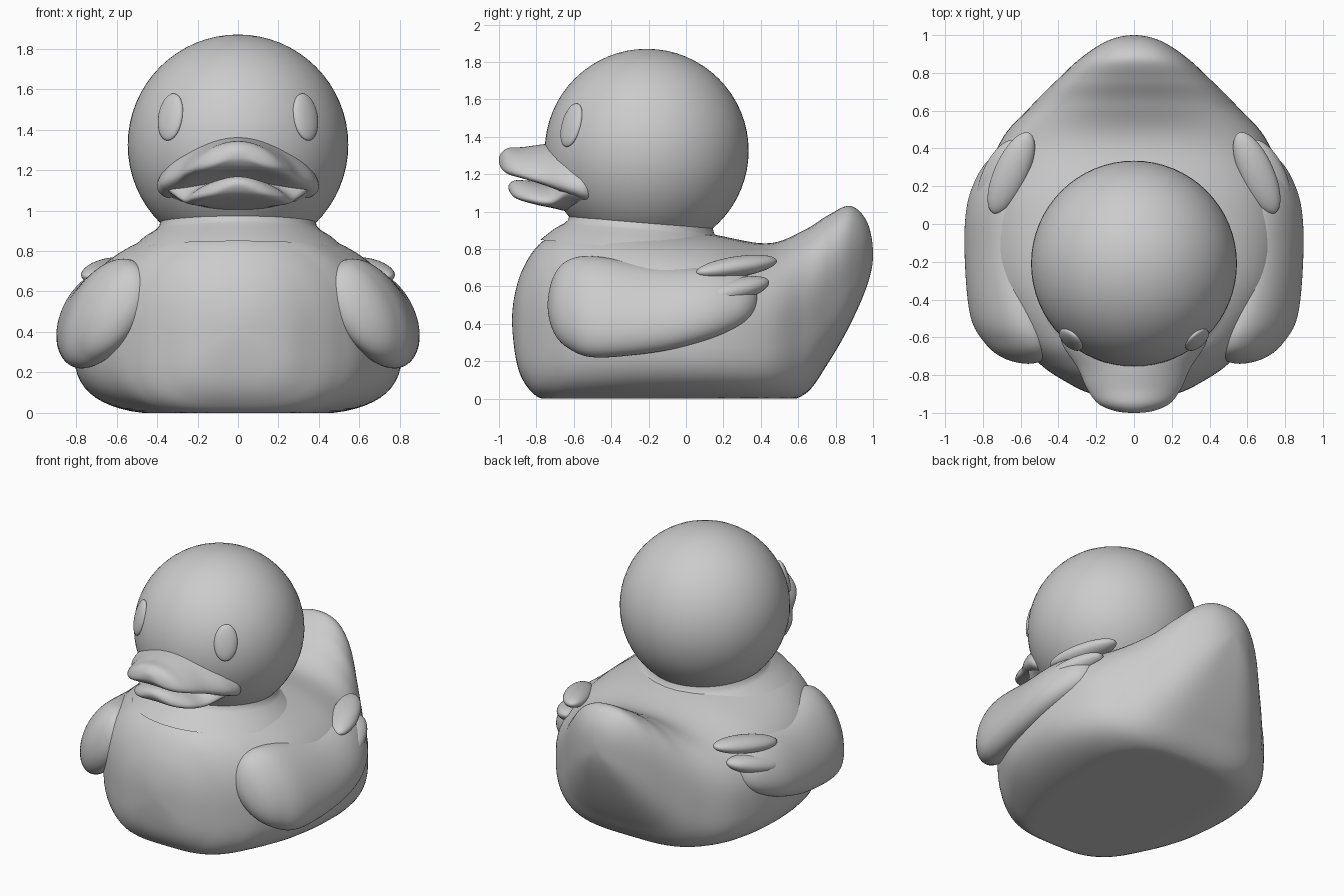
import bpy, bmesh, math
from mathutils import Matrix, Vector, Euler

cube = bpy.data.objects.get("Cube")
if cube:
    bpy.data.objects.remove(cube)

grey = bpy.data.materials.new("plain grey")
grey.use_nodes = True
COLOUR = (0.6, 0.6, 0.6, 1)
grey.diffuse_color = COLOUR
grey.node_tree.nodes["Principled BSDF"].inputs["Base Color"].default_value = COLOUR


def finish(name, bm, mirror=False):
    """Turn a bmesh into a smooth object, mirrored across x if asked."""
    bmesh.ops.remove_doubles(bm, verts=bm.verts, dist=0.0005)
    bmesh.ops.recalc_face_normals(bm, faces=bm.faces)
    mesh = bpy.data.meshes.new(name)
    bm.to_mesh(mesh)
    bm.free()
    mesh.materials.append(grey)
    mesh.shade_smooth()
    obj = bpy.data.objects.new(name, mesh)
    bpy.context.collection.objects.link(obj)
    if mirror:
        obj.modifiers.new("Mirror", "MIRROR")
    return obj


def skin(bm, rings):
    """Bridge rings of points with quads."""
    loops = [[bm.verts.new(p) for p in ring] for ring in rings]
    n = len(loops[0])
    for a, b in zip(loops, loops[1:]):
        for i in range(n):
            j = (i + 1) % n
            bm.faces.new((a[i], a[j], b[j], b[i]))


def smooth_rows(rows, steps=8):
    """Spline through rows; both ends close to a rounded point."""
    def reflect(r):
        return (r[0], r[2], r[1], -r[3], *r[4:])
    pts = [reflect(rows[1]), *rows, reflect(rows[-2])]
    for k in range(1, len(pts) - 2):
        for s in range(steps):
            t = s / steps
            yield [0.5 * (2 * b + (c - a) * t + (2*a - 5*b + 4*c - d) * t**2
                          + (3*b - a - 3*c + d) * t**3)
                   for a, b, c, d in zip(*pts[k - 1:k + 3])]
    yield rows[-1]


def loft(name, rows, low=2, high=2, waist=0.5, shear=0, mirror=False, segs=64):
    """Rows: y, bottom, top, half width, centre x, droop of the sides."""
    rings = []
    for y, bot, top, w, xc, droop in smooth_rows(rows):
        mid = bot + waist * (top - bot)
        ring = []
        for i in range(segs):
            a = math.tau * i / segs
            c, s = math.cos(a), math.sin(a)
            n = high if s > 0 else low
            x = w * math.copysign(abs(c) ** (2 / n), c)
            v = abs(s) ** (2 / n)
            z = mid + v * (top - mid) if s > 0 else mid - v * (mid - bot)
            z -= droop * abs(c) ** (4 / n)
            ring.append((xc + x - shear * (z - 0.5), y, max(z, 0)))
        rings.append(ring)
    bm = bmesh.new()
    skin(bm, rings)
    return finish(name, bm, mirror)


def ellipsoid(name, centre, radii, rotation=None, mirror=False):
    bm = bmesh.new()
    rot = rotation if rotation else Matrix.Identity(4)
    bmesh.ops.create_uvsphere(bm, u_segments=64, v_segments=32, radius=1,
                              matrix=Matrix.Translation(centre) @ rot @ Matrix.Diagonal((*radii, 1)))
    return finish(name, bm, mirror)


# Body with upturned tail
loft("body", [
    (-.93, .42, .42, 0, 0, 0), (-.9, .17, .62, .22, 0, 0), (-.83, .04, .77, .37, 0, 0),
    (-.74, -.01, .86, .5, 0, 0), (-.6, -.02, .92, .63, 0, 0), (-.3, -.02, .93, .78, 0, 0),
    (.1, -.02, .885, .81, 0, 0), (.43, -.02, .83, .71, 0, 0), (.63, .02, .9, .54, 0, 0),
    (.76, .19, .98, .41, 0, 0), (.88, .4, 1.03, .28, 0, 0), (.97, .61, .94, .14, 0, 0),
    (1, .77, .77, 0, 0, 0)], low=3.5, high=2.3, waist=0.45)

# Head and neck collar
HEAD = Vector((0, -.21, 1.325))
ellipsoid("head", HEAD, (.545, .545, .545))
collar = bmesh.new()
profile = [(.54, .8), (.46, .87), (.41, .9), (.39, .92), (.385, .94), (.37, .97)]
skin(collar, [[(r * math.cos(a), -.24 + r * math.sin(a), z - .09 * r * math.sin(a))
               for a in (math.tau * i / 64 for i in range(64))] for r, z in profile])
finish("neck_collar", collar)

# Eyes lie flat against the head
gaze = Vector((.34, -.41, .14)).normalized()
eye_turn = gaze.to_track_quat("Z", "Y").to_matrix().to_4x4() @ Matrix.Rotation(math.radians(-4), 4, "Z")
ellipsoid("eyes", HEAD + gaze * .54, (.075, .12, .03), eye_turn, mirror=True)

# Open beak
loft("upper_beak", [
    (-.4, 1.2, 1.2, 0, 0, .1), (-.5, 1.06, 1.36, .36, 0, .1), (-.62, 1.1, 1.37, .385, 0, .1),
    (-.76, 1.16, 1.36, .3, 0, .09), (-.87, 1.19, 1.345, .25, 0, .07),
    (-.95, 1.205, 1.34, .19, 0, .05), (-.99, 1.24, 1.31, .1, 0, .03), (-1, 1.275, 1.275, 0, 0, 0)])
loft("lower_beak", [
    (-.4, 1.08, 1.08, 0, 0, 0), (-.5, 1, 1.2, .33, 0, 0), (-.62, 1, 1.17, .35, 0, -.03),
    (-.72, 1.02, 1.15, .27, 0, .03), (-.84, 1.05, 1.165, .22, 0, .04),
    (-.92, 1.08, 1.165, .13, 0, .03), (-.95, 1.13, 1.13, 0, 0, 0)])

# Wings wrap the sides
loft("wings", [
    (-.74, .5, .5, 0, .56, 0), (-.71, .36, .65, .1, .58, 0), (-.63, .27, .74, .15, .62, 0),
    (-.48, .22, .76, .17, .67, 0), (-.15, .25, .705, .155, .715, 0), (.1, .31, .7, .14, .73, 0),
    (.27, .38, .68, .11, .71, 0), (.36, .45, .63, .07, .68, 0), (.39, .54, .54, 0, .66, 0)],
    shear=0.35, mirror=True)

# Three feathers fan out at each wing tip
for name, centre, length, height, lift in [
        ("top_feathers", (.65, .27, .705), .235, .055, 8),
        ("middle_feathers", (.715, .25, .575), .215, .062, 14),
        ("bottom_feathers", (.735, .2, .44), .205, .065, 14)]:
    turn = Euler((math.radians(lift), 0, math.radians(24))).to_matrix().to_4x4()
    ellipsoid(name, centre, (.09, length, height), turn, mirror=True)
